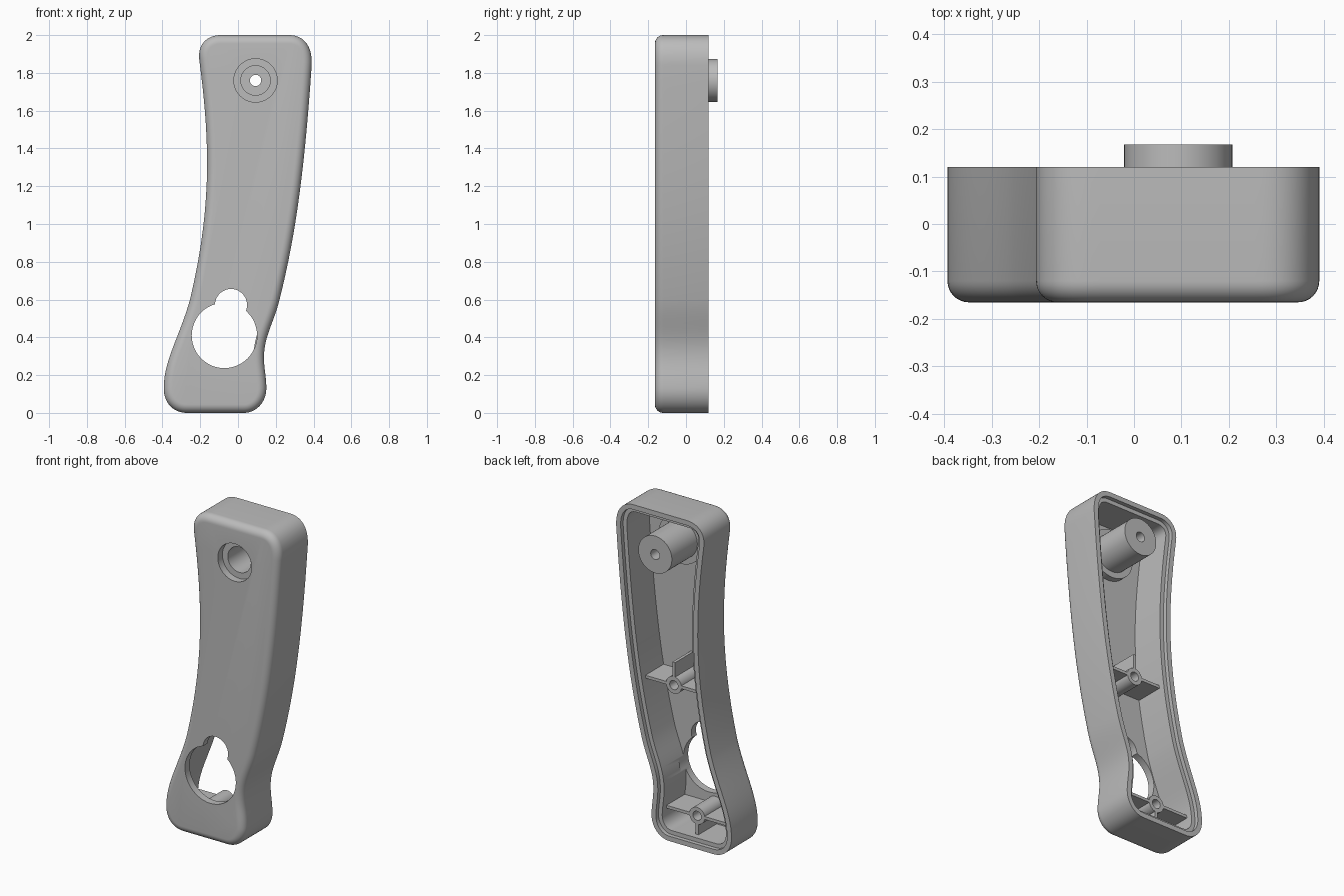
import bpy, bmesh, math
from mathutils import Vector
from mathutils.geometry import interpolate_bezier

cube = bpy.data.objects.get("Cube")
if cube:
    bpy.data.objects.remove(cube, do_unlink=True)

grey = bpy.data.materials.new("plain grey")
grey.use_nodes = True
COLOUR = (0.5, 0.5, 0.5, 1)
grey.diffuse_color = COLOUR
grey.node_tree.nodes["Principled BSDF"].inputs["Base Color"].default_value = COLOUR

FRONT, BACK, FLOOR = -0.165, 0.12, -0.12
WALL, LIP, FILLET = 0.055, 0.03, 0.045
RIB_TOP = 0.057


def finish(name, bm):
    bmesh.ops.recalc_face_normals(bm, faces=bm.faces)
    mesh = bpy.data.meshes.new(name)
    bm.to_mesh(mesh)
    bm.free()
    mesh.materials.append(grey)
    obj = bpy.data.objects.new(name, mesh)
    bpy.context.collection.objects.link(obj)
    return obj


def smooth(obj):
    bpy.ops.object.select_all(action="DESELECT")
    obj.select_set(True)
    bpy.context.view_layer.objects.active = obj
    bpy.ops.object.shade_smooth_by_angle(angle=math.radians(30))


def bridge(bm, rings):
    for a, b in zip(rings, rings[1:]):
        for i in range(len(a)):
            j = (i + 1) % len(a)
            bm.faces.new((a[i], a[j], b[j], b[i]))


def lathe(name, cx, cz, profile, closed=True, steps=48):
    """Turn a (radius, y) profile about an axis along y."""
    bm = bmesh.new()
    rings = []
    for r, y in profile:
        angles = [math.tau * k / steps for k in range(steps)]
        rings.append([bm.verts.new((cx + r * math.cos(a), y, cz + r * math.sin(a))) for a in angles])
    if closed:
        rings.append(rings[0])
    else:
        bm.faces.new(rings[0])
        bm.faces.new(rings[-1])
    bridge(bm, rings)
    return finish(name, bm)


def rib(name, x0, x1, z0, z1):
    bm = bmesh.new()
    bmesh.ops.create_cube(bm, size=1)
    y0 = FLOOR - 0.01
    for v in bm.verts:
        v.co = (x1 if v.co.x > 0 else x0,
                RIB_TOP if v.co.y > 0 else y0,
                z1 if v.co.z > 0 else z0)
    return finish(name, bm)


# Handle outline in x, z: bezier segments, counter-clockwise from the bottom edge
start = (-0.27, 0)
segments = [
    ((-0.2, 0), (0, 0), (0.03, 0)),
    ((0.10, 0), (0.15, 0.06), (0.15, 0.13)),
    ((0.15, 0.2), (0.135, 0.24), (0.138, 0.31)),
    ((0.142, 0.41), (0.19, 0.48), (0.22, 0.6)),
    ((0.30, 0.92), (0.35, 1.25), (0.39, 1.84)),
    ((0.395, 1.94), (0.35, 2), (0.27, 2)),
    ((0.2, 2), (0, 2), (-0.09, 2)),
    ((-0.165, 2), (-0.215, 1.95), (-0.205, 1.87)),
    ((-0.15, 1.45), (-0.135, 1.1), (-0.254, 0.6)),
    ((-0.31, 0.4), (-0.393, 0.28), (-0.393, 0.13)),
    ((-0.393, 0.05), (-0.34, 0), start),
]
outline, here = [], start
for h1, h2, end in segments:
    outline += interpolate_bezier(Vector(here), Vector(h1), Vector(h2), Vector(end), 16)[:-1]
    here = end
outline = [Vector((p[0], p[1])) for p in outline]


def inset(d):
    pts = []
    for i, p in enumerate(outline):
        t = (outline[(i + 1) % len(outline)] - outline[i - 1]).normalized()
        pts.append(p + Vector((-t.y, t.x)) * d)
    return pts


# Shell: inner floor, inner wall, stepped rim, outer wall, rounded front edge
sections = [(WALL, FLOOR), (WALL, BACK - 0.025), (LIP, BACK - 0.025), (LIP, BACK), (0, BACK)]
for k in range(9):
    a = math.pi / 2 * k / 8
    sections.append((FILLET * (1 - math.cos(a)), FRONT + FILLET * (1 - math.sin(a))))
bm = bmesh.new()
rings = [[bm.verts.new((p.x, y, p.y)) for p in inset(d)] for d, y in sections]
bridge(bm, rings)
bm.faces.new(rings[0])
bm.faces.new(rings[-1])
shell = finish("handle_shell", bm)

# Keyhole opening and pivot recess cut through the front
PIVOT = (0.093, 1.76)
cuts = [("large_opening", -0.072, 0.41, 0.173),
        ("small_opening", -0.037, 0.571, 0.085),
        ("pivot_recess", *PIVOT, 0.115)]
for name, x, z, r in cuts:
    cutter = lathe(name + "_cutter", x, z, [(r, FRONT - 0.1), (r, FLOOR + 0.05)], closed=False)
    cutter.hide_render = True
    mod = shell.modifiers.new(name, "BOOLEAN")
    mod.operation, mod.solver, mod.object = "DIFFERENCE", "EXACT", cutter
    bpy.context.view_layer.objects.active = shell
    bpy.ops.object.modifier_apply(modifier=name)
    bpy.data.objects.remove(cutter, do_unlink=True)
smooth(shell)

# Pivot post with collar, deep bore and small through hole
smooth(lathe("pivot_post", *PIVOT, [
    (0.03, 0.167), (0.114, 0.167), (0.114, -0.08), (0.15, -0.08), (0.15, -0.13),
    (0.115, -0.13), (0.115, FLOOR), (0.078, FLOOR), (0.078, 0.1), (0.03, 0.1)]))

# Screw bosses with cross ribs reaching the side walls
TUBE, HOLE, HALF = 0.052, 0.028, 0.009
for name, x, z, left, right in [("middle", 0.043, 0.93, -0.16, 0.26),
                                ("lower", -0.115, 0.17, -0.36, 0.12)]:
    base = FLOOR - 0.01
    smooth(lathe(name + "_screw_boss", x, z, [
        (HOLE, base), (HOLE, RIB_TOP), (TUBE, RIB_TOP), (TUBE, base)], steps=32))
    rib(name + "_rib_a", left, x - TUBE + 0.006, z - HALF, z + HALF)
    rib(name + "_rib_b", x + TUBE - 0.006, right, z - HALF, z + HALF)
    if name == "middle":
        rib("middle_upright_rib", x - HALF, x + HALF, z + TUBE - 0.006, z + 0.14)
    else:
        rib("lower_upright_rib", x - HALF, x + HALF, 0.04, z - TUBE + 0.006)
